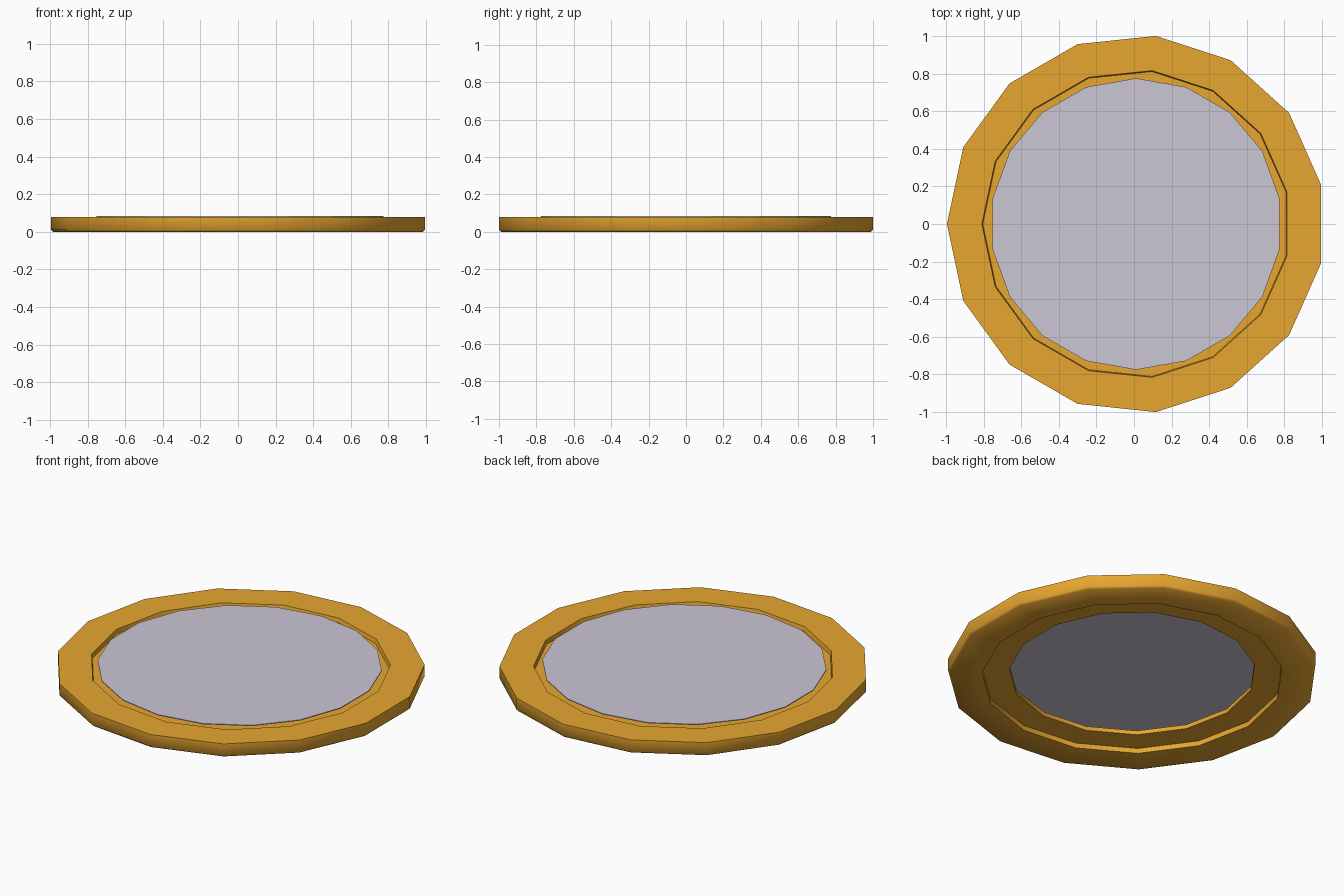
import bpy, bmesh, math

if "Cube" in bpy.data.objects:
    bpy.data.objects.remove(bpy.data.objects["Cube"])

CX = 0.011  # axis offset that centres the odd-sided ring


def material(name, rgb):
    m = bpy.data.materials.new(name)
    m.diffuse_color = (*rgb, 1)
    m.use_nodes = True
    m.node_tree.nodes["Principled BSDF"].inputs["Base Color"].default_value = m.diffuse_color
    return m


def finish(name, bm, mat, angle):
    bmesh.ops.recalc_face_normals(bm, faces=bm.faces)
    me = bpy.data.meshes.new(name)
    bm.to_mesh(me)
    bm.free()
    ob = bpy.data.objects.new(name, me)
    bpy.context.collection.objects.link(ob)
    ob.location.x = CX
    me.materials.append(mat)
    bpy.ops.object.select_all(action='DESELECT')
    ob.select_set(True)
    bpy.context.view_layer.objects.active = ob
    bpy.ops.object.shade_smooth_by_angle(angle=math.radians(angle))
    return ob


def lathe(name, profile, sides, mat, start=math.pi):
    # spin a closed (radius, z) profile around the axis
    bm = bmesh.new()
    loops = []
    for i in range(sides):
        a = start + math.tau * i / sides
        loops.append([bm.verts.new((r * math.cos(a), r * math.sin(a), z)) for r, z in profile])
    n = len(profile)
    for i in range(sides):
        p, q = loops[i], loops[(i + 1) % sides]
        for j in range(n):
            k = (j + 1) % n
            bm.faces.new((p[j], q[j], q[k], p[k]))
    return finish(name, bm, mat, 50)


gold = material("amber", (0.80, 0.38, 0.03))
pale = material("pale_lilac", (0.60, 0.57, 0.66))

# frame with a stepped inner lip, 15 sides
lathe("frame_ring", [(0.995, 0), (1.0055, 0.01), (1.0055, 0.08), (0.82, 0.08),
                     (0.815, 0.055), (0.67, 0.055), (0.67, 0.03), (0.82, 0.03),
                     (0.82, 0)], 15, gold)

# thin panel, 18 sides
bm = bmesh.new()
ring = [bm.verts.new((0.775 * math.cos(a), 0.775 * math.sin(a), 0.08))
        for a in (math.radians(10 + 20 * i) for i in range(18))]
face = bm.faces.new(ring)
ext = bmesh.ops.extrude_face_region(bm, geom=[face], use_keep_orig=True)
for v in ext["geom"]:
    if isinstance(v, bmesh.types.BMVert):
        v.co.z = 0.085
finish("panel_disc", bm, pale, 15)
